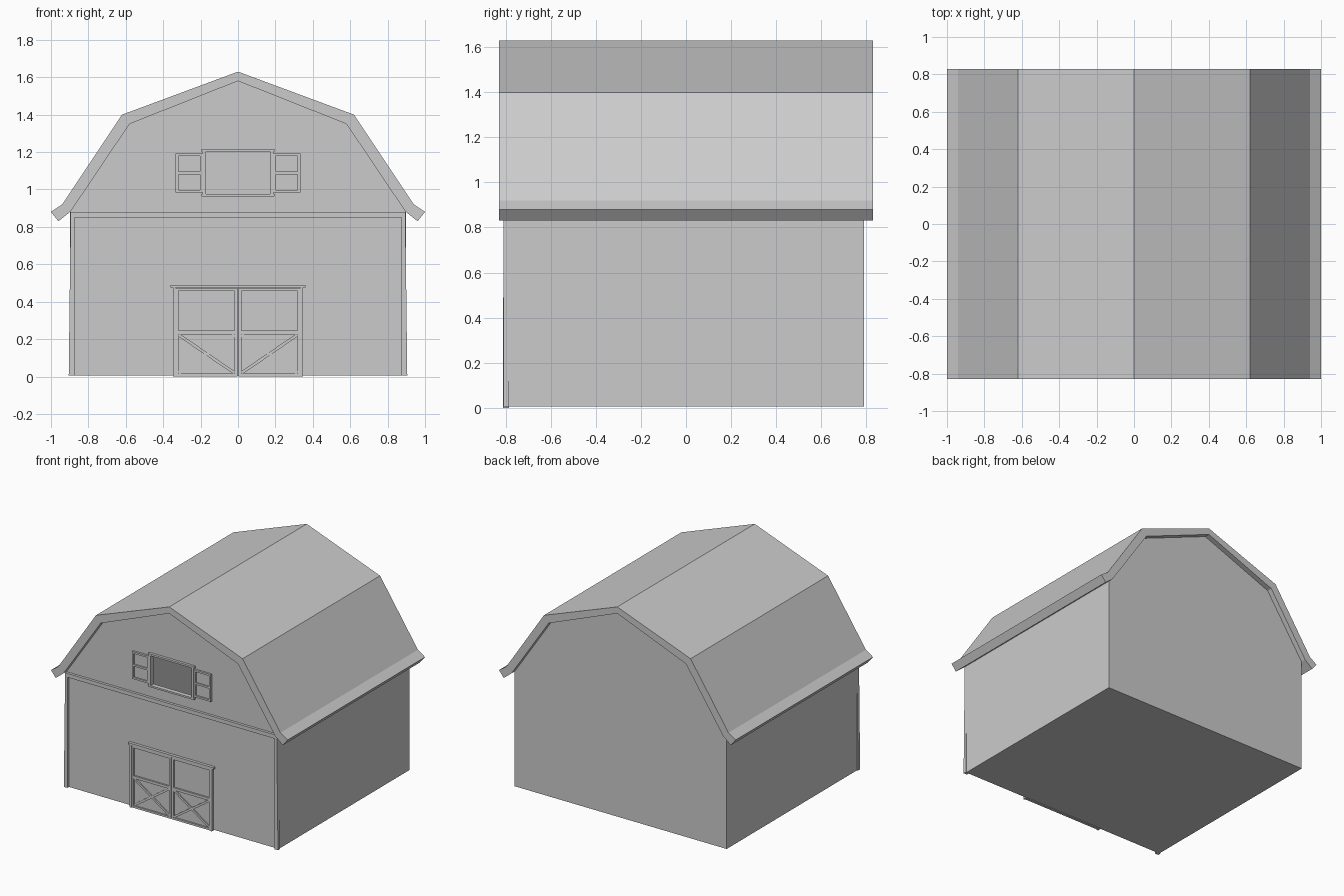
import bpy, bmesh
from mathutils import Vector

if "Cube" in bpy.data.objects:
    bpy.data.objects.remove(bpy.data.objects["Cube"])

FRONT, BACK = -0.79, 0.79


def prism(name, polys, y0, y1):
    """Extrude one or more (x, z) outlines from y0 to y1 as one object."""
    bm = bmesh.new()
    for poly in polys:
        face = bm.faces.new([bm.verts.new((x, y0, z)) for x, z in poly])
        ext = bmesh.ops.extrude_face_region(bm, geom=[face], use_keep_orig=True)
        verts = [v for v in ext["geom"] if isinstance(v, bmesh.types.BMVert)]
        bmesh.ops.translate(bm, verts=verts, vec=(0, y1 - y0, 0))
    bmesh.ops.recalc_face_normals(bm, faces=bm.faces)
    mesh = bpy.data.meshes.new(name)
    bm.to_mesh(mesh)
    bm.free()
    ob = bpy.data.objects.new(name, mesh)
    bpy.context.collection.objects.link(ob)
    return ob


def rect(x0, x1, z0, z1):
    return [(x0, z0), (x1, z0), (x1, z1), (x0, z1)]


def strip(a, b, width):
    a, b = Vector(a), Vector(b)
    d = (b - a).normalized() * width / 2
    n = Vector((-d.y, d.x))
    return [tuple(p) for p in (a + n, b + n, b - n, a - n)]


def frame(x0, x1, z0, z1, w):
    """Four bars around a rectangle."""
    return [rect(x0, x0 + w, z0, z1), rect(x1 - w, x1, z0, z1),
            rect(x0 + w, x1 - w, z0, z0 + w), rect(x0 + w, x1 - w, z1 - w, z1)]


def flip(poly, s):
    return [(s * x, z) for x, z in poly]


def symmetric(half):
    """Complete a right-hand outline that starts at the ridge."""
    return half + flip(half[::-1], -1)


def cut(ob, cutter):
    mod = ob.modifiers.new("cut", "BOOLEAN")
    mod.operation = "DIFFERENCE"
    mod.solver = "EXACT"
    mod.object = cutter
    cutter.hide_render = True
    cutter.hide_set(True)


def gable(half):
    """Symmetric outline whose first point is the ridge on the centre line."""
    return half + flip(half[:0:-1], -1)


# Gambrel roof with flared eaves
outer = [(0, 1.63), (0.62, 1.40), (0.94, 0.92), (1.0, 0.88)]
inner = [(0.96, 0.83), (0.895, 0.882), (0.58, 1.35), (0, 1.58)]
left = flip((outer + inner)[1:-1][::-1], -1)
prism("roof", [outer + inner + left], -0.83, 0.83)

# Hollow barn body with a loft opening
walls = prism("barn_walls", [gable([(0, 1.585), (0.583, 1.354), (0.897, 0.885),
                                    (0.897, 0.005)])], FRONT, BACK)
cut(walls, prism("interior_cutter", [gable([(0, 1.565), (0.57, 1.34), (0.88, 0.88),
                                            (0.88, 0.02)])], FRONT + 0.015, BACK - 0.015))
cut(walls, prism("loft_cutter", [rect(-0.172, 0.172, 0.975, 1.202)], -0.9, -0.7))

# Corner posts and cross beam
for s, side in ((-1, "left"), (1, "right")):
    post = [(0.875, 0.005), (0.905, 0.005), (0.895, 0.85), (0.875, 0.85)]
    prism(side + "_corner_post", [flip(post, s)], -0.81, FRONT + 0.005)
prism("cross_beam", [rect(-0.895, 0.895, 0.85, 0.88)], -0.81, FRONT + 0.005)

# Loft window frame
prism("loft_frame", [rect(-0.195, 0.195, 1.202, 1.216), rect(-0.195, 0.195, 0.962, 0.975),
                     rect(-0.19, -0.172, 0.975, 1.202), rect(0.172, 0.19, 0.975, 1.202)],
      -0.81, FRONT + 0.005)

# Open shutters: thin panel with raised border and middle rail
for s, side in ((-1, "left"), (1, "right")):
    prism(side + "_shutter_panel", [flip(rect(0.19, 0.33, 0.985, 1.19), s)],
          -0.795, FRONT + 0.005)
    bars = frame(0.19, 0.333, 0.983, 1.192, 0.014) + [rect(0.204, 0.319, 1.081, 1.095)]
    prism(side + "_shutter_frame", [flip(p, s) for p in bars], -0.805, FRONT + 0.005)

# Barn door surround
prism("door_surround", [rect(-0.36, 0.36, 0.475, 0.49), rect(-0.347, -0.333, 0, 0.475),
                        rect(0.333, 0.347, 0, 0.475)], -0.812, FRONT + 0.005)

# Double doors: border, middle rail and cross braces in the lower half
for s, side in ((-1, "left"), (1, "right")):
    prism(side + "_door_panel", [flip(rect(0, 0.333, 0.005, 0.475), s)],
          -0.794, FRONT + 0.005)
    bars = frame(0.003, 0.333, 0, 0.473, 0.015) + [rect(0.018, 0.318, 0.225, 0.245)]
    prism(side + "_door_frame", [flip(p, s) for p in bars], -0.806, FRONT + 0.005)
    braces = [strip((0.02, 0.02), (0.316, 0.222), 0.016),
              strip((0.02, 0.222), (0.316, 0.02), 0.016)]
    for i, b in enumerate(braces):
        prism(f"{side}_door_brace_{i + 1}", [flip(b, s)], -0.803 + 0.001 * i, FRONT + 0.005)
